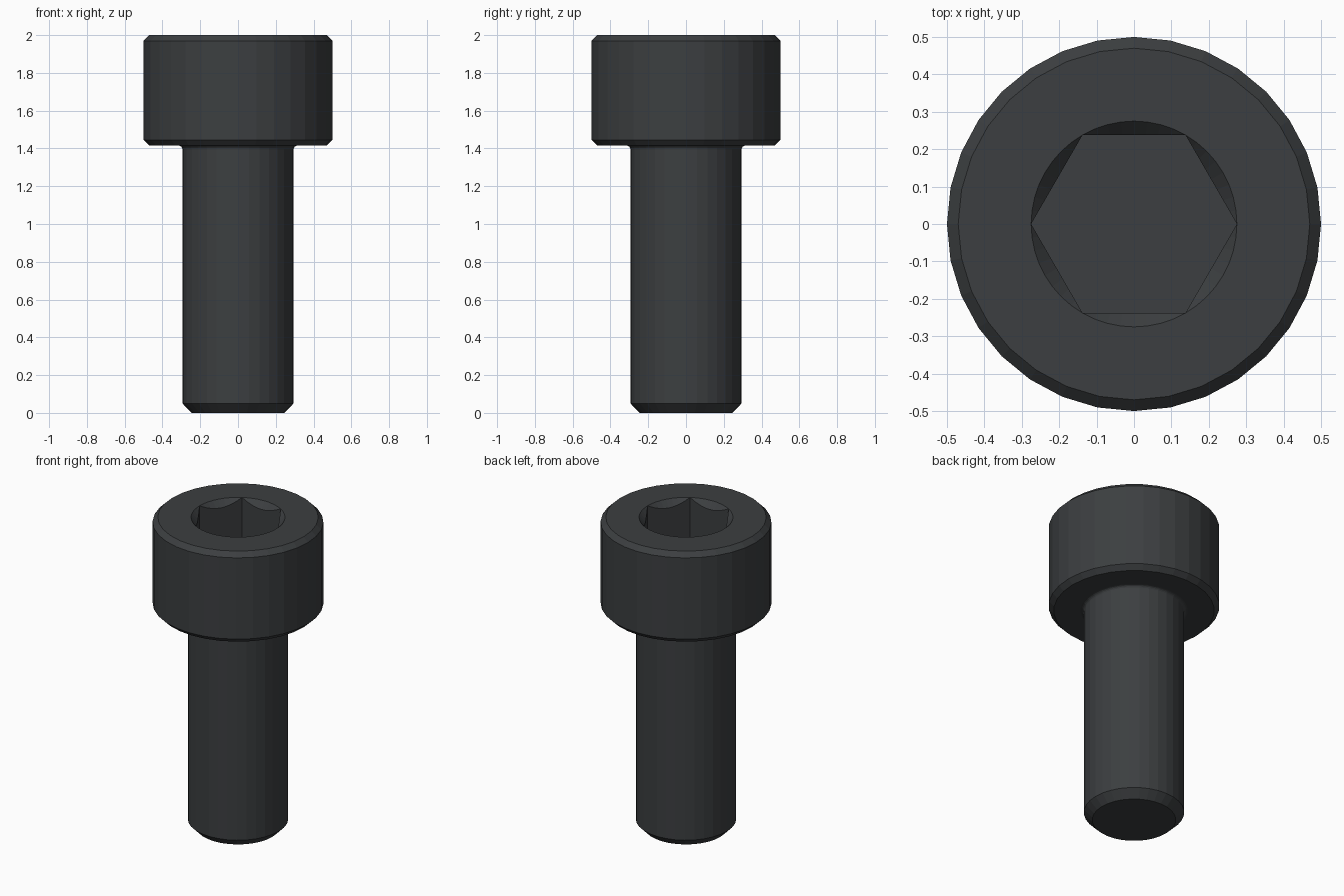
import bpy, bmesh
from math import sin, cos, pi, radians

if "Cube" in bpy.data.objects:
    bpy.data.objects.remove(bpy.data.objects["Cube"])

SIDES = 32          # sides of head and shank
RIM = 48            # points round the socket rim (multiple of 6)
TOP, FLOOR = 2.0, 1.706
RIM_R = 0.275
FLAT_R = RIM_R * cos(pi / 6)


def ring(bm, n, fn):
    """Closed ring of n vertices; fn(angle) gives radius and height."""
    verts = []
    for i in range(n):
        a = 2 * pi * i / n
        r, z = fn(a)
        verts.append(bm.verts.new((r * cos(a), r * sin(a), z)))
    return verts


def skin(bm, rings):
    """Join neighbouring rings with quads."""
    for lo, hi in zip(rings, rings[1:]):
        n = len(lo)
        for i in range(n):
            j = (i + 1) % n
            bm.faces.new((lo[i], lo[j], hi[j], hi[i]))


def ring_edges(bm, verts):
    n = len(verts)
    return [bm.edges.get((verts[i], verts[(i + 1) % n])) for i in range(n)]


def hex_radius(a):
    """Distance from the axis to the hexagon wall, corners on the x axis."""
    return FLAT_R / cos(a % (pi / 3) - pi / 6)


bm = bmesh.new()

# Outside: tip chamfer, shank, fillet under the head, chamfered head
shank_r, seat_z, fil = 0.294, 1.415, 0.02
profile = [(0.245, 0), (shank_r, 0.05)]
for k in range(5):
    t = radians(22.5 * k)
    profile.append((shank_r + fil * (1 - cos(t)), seat_z - fil + fil * sin(t)))
profile += [(0.47, seat_z), (0.5, seat_z + 0.03), (0.5, TOP - 0.03), (0.47, TOP)]
outer = [ring(bm, SIDES, lambda a, p=p: p) for p in profile]
skin(bm, outer)
bm.faces.new(outer[0])

# Hex socket with a conical lead-in cut into its walls
rim = ring(bm, RIM, lambda a: (RIM_R, TOP))
wall = ring(bm, RIM, lambda a: (hex_radius(a), TOP - 1.1 * (RIM_R - hex_radius(a))))
floor = ring(bm, RIM, lambda a: (hex_radius(a), FLOOR))
skin(bm, [rim, wall, floor])
bm.faces.new(floor)

# Flat top between head edge and socket rim
bmesh.ops.bridge_loops(bm, edges=ring_edges(bm, outer[-1]) + ring_edges(bm, rim))

bmesh.ops.remove_doubles(bm, verts=bm.verts[:], dist=1e-5)
bmesh.ops.recalc_face_normals(bm, faces=bm.faces[:])

mesh = bpy.data.meshes.new("socket_head_screw")
bm.to_mesh(mesh)
bm.free()
screw = bpy.data.objects.new("socket_head_screw", mesh)
bpy.context.collection.objects.link(screw)

# Black steel
steel = bpy.data.materials.new("black_steel")
steel.diffuse_color = (0.045, 0.049, 0.052, 1)
steel.use_nodes = True
steel.node_tree.nodes["Principled BSDF"].inputs["Base Color"].default_value = steel.diffuse_color
mesh.materials.append(steel)
